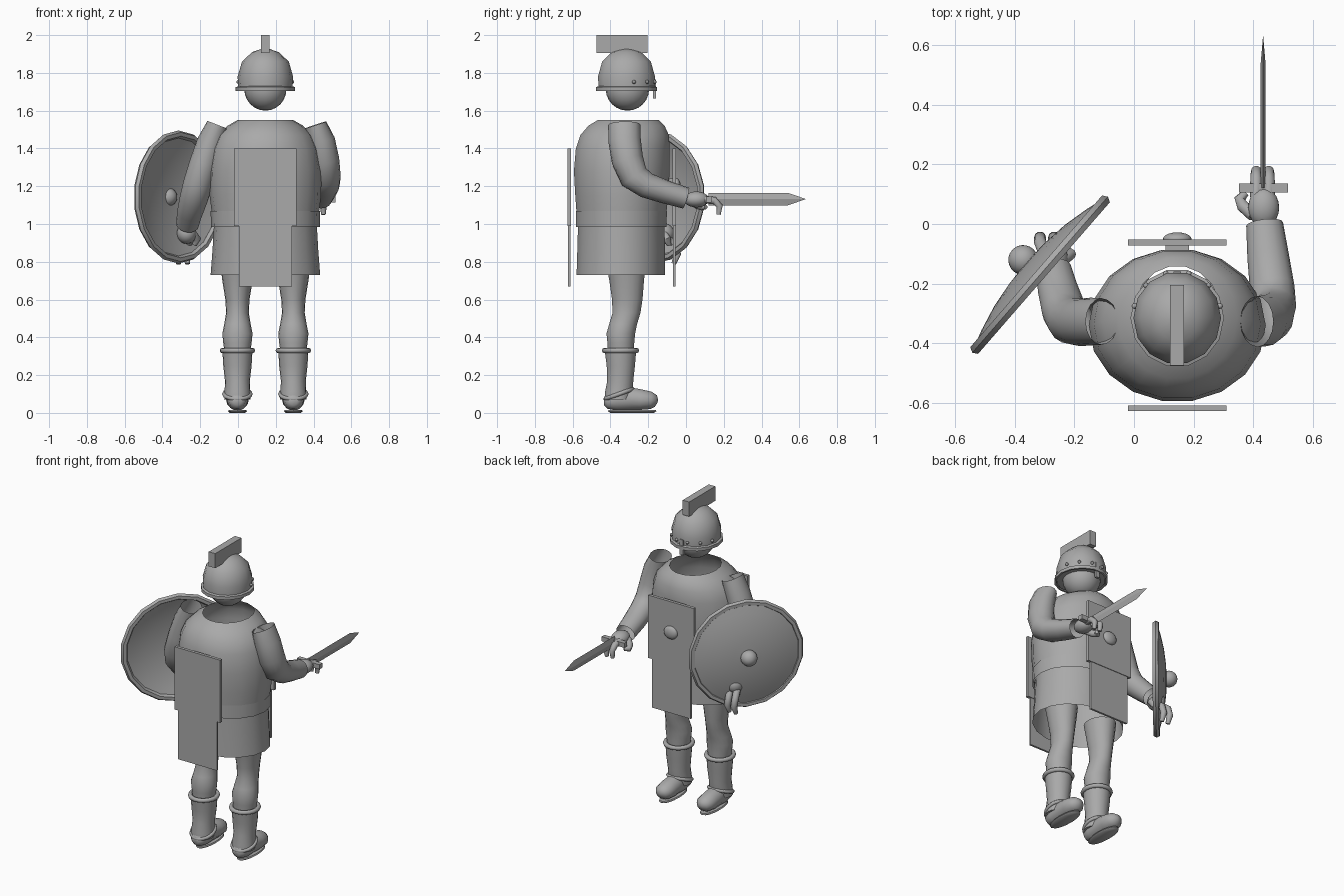
import bpy, bmesh, math
from mathutils import Vector, Matrix

if "Cube" in bpy.data.objects:
    bpy.data.objects.remove(bpy.data.objects["Cube"])

GREY = bpy.data.materials.new("plain grey")
GREY.diffuse_color = (0.4, 0.4, 0.4, 1)
GREY.use_nodes = True
GREY.node_tree.nodes["Principled BSDF"].inputs["Base Color"].default_value = GREY.diffuse_color
CX = 0.145                                   # body centre line


def finish(name, bm, angle=40):
    bmesh.ops.recalc_face_normals(bm, faces=bm.faces[:])
    me = bpy.data.meshes.new(name)
    bm.to_mesh(me)
    bm.free()
    ob = bpy.data.objects.new(name, me)
    bpy.context.collection.objects.link(ob)
    me.materials.append(GREY)
    bpy.ops.object.select_all(action='DESELECT')
    ob.select_set(True)
    bpy.context.view_layer.objects.active = ob
    bpy.ops.object.shade_smooth_by_angle(angle=math.radians(angle))
    return ob


def skin(name, rings, caps=True, angle=40):
    """Join rings of points into a surface."""
    bm = bmesh.new()
    loops = [[bm.verts.new(p) for p in r] for r in rings]
    n = len(loops[0])
    for a, b in zip(loops, loops[1:]):
        for i in range(n):
            bm.faces.new((a[i], a[(i + 1) % n], b[(i + 1) % n], b[i]))
    if caps:
        bm.faces.new(loops[0])
        bm.faces.new(loops[-1])
    return finish(name, bm, angle)


def oval(c, u, v, n):
    return [Vector(c) + u * math.cos(2 * math.pi * i / n) + v * math.sin(2 * math.pi * i / n)
            for i in range(n)]


def stack(name, x, levels, n=18, caps=False, angle=40):
    """Horizontal ovals: (z, centre y, half width, half depth)."""
    return skin(name, [oval((x, y, z), Vector((rx, 0, 0)), Vector((0, ry, 0)), n)
                       for z, y, rx, ry in levels], caps, angle)


def tube(name, pts, radii, n=12, caps=True):
    """Round tube along points; a radius may be (sideways, other)."""
    P = [Vector(p) for p in pts]
    rings = []
    for i, p in enumerate(P):
        t = (P[min(i + 1, len(P) - 1)] - P[max(i - 1, 0)]).normalized()
        u = Vector((1, 0, 0))
        u = (u - t * u.dot(t)).normalized()
        r = radii[i] if isinstance(radii[i], tuple) else (radii[i], radii[i])
        rings.append(oval(p, u * r[0], t.cross(u) * r[1], n))
    return skin(name, rings, caps, 50)


def box(name, lo, hi):
    bm = bmesh.new()
    lo, hi = Vector(lo), Vector(hi)
    bmesh.ops.create_cube(bm, size=1, matrix=Matrix.Translation((lo + hi) / 2)
                          @ Matrix.Diagonal((*(hi - lo), 1)))
    return finish(name, bm)


def ball(name, c, r, rot=Matrix(), seg=20):
    bm = bmesh.new()
    bmesh.ops.create_uvsphere(bm, u_segments=seg, v_segments=seg // 2 + 2, radius=1,
                              matrix=Matrix.Translation(c) @ rot @ Matrix.Diagonal((*r, 1)))
    return finish(name, bm)


def ring(name, m, R, r, n=20, k=8, stretch=1):
    """Torus placed by matrix m."""
    bm = bmesh.new()
    vs = [[bm.verts.new(m @ Vector(((R + r * math.cos(b)) * math.cos(a),
                                    (R * stretch + r * math.cos(b)) * math.sin(a), r * math.sin(b))))
           for b in [2 * math.pi * j / k for j in range(k)]]
          for a in [2 * math.pi * i / n for i in range(n)]]
    for i in range(n):
        for j in range(k):
            a, b = vs[i], vs[(i + 1) % n]
            bm.faces.new((a[j], b[j], b[(j + 1) % k], a[(j + 1) % k]))
    return finish(name, bm, 50)


# Tunic, skirt and belt
stack("tunic", CX, [(1.55, -.305, .148, .165), (1.52, -.315, .2, .205), (1.47, -.325, .25, .238),
                    (1.40, -.335, .28, .252), (1.28, -.34, .297, .257), (1.15, -.34, .295, .25),
                    (.99, -.343, .275, .235)])
stack("belt", CX, [(1.07, -.342, .29, .245), (.985, -.343, .288, .243)])
stack("skirt", CX, [(1.0, -.343, .272, .232), (.86, -.343, .28, .236), (.73, -.345, .29, .238)])

# Chest and back plates with lower flaps
for side, y in (("front", -.072), ("back", -.628)):
    box(side + "_upper_plate", (-.02, y, .99), (.31, y + .02, 1.40))
    box(side + "_lower_plate", (.005, y + .003, .67), (.285, y + .016, 1.03))
box("plate_strut", (.105, -.1, 1.16), (.185, -.07, 1.24))
ball("plate_boss", (CX, -.05, 1.2), (.048, .022, .042))

# Head, helmet, rim, crest, nose guard and rivets
ball("head", (CX, -.31, 1.715), (.112, .115, .115))
stack("helmet", CX, [(1.71, -.315, .143, .15), (1.78, -.315, .147, .155), (1.86, -.315, .124, .132),
                     (1.91, -.315, .07, .08), (1.93, -.315, .012, .015)], 14, True, 50)
stack("helmet_rim", CX, [(1.705, -.315, .145, .153), (1.705, -.315, .157, .165),
                         (1.725, -.315, .157, .165), (1.73, -.315, .14, .15)], 14)
box("crest", (.121, -.475, 1.905), (.168, -.205, 2.0))
box("nose_guard", (.132, -.176, 1.665), (.158, -.16, 1.765))
for i in range(6):
    a = math.radians(15 + 30 * i)
    ball("rivet", (CX + .148 * math.cos(a), -.315 + .154 * math.sin(a), 1.752), (.01,) * 3, seg=8)

# Legs, boots, cuffs, feet and soles
for tag, x in (("left", -.003), ("right", .293)):
    stack(tag + "_leg", x, [(.78, -.318, .09, .105), (.70, -.314, .08, .093), (.60, -.311, .064, .082),
                            (.53, -.315, .06, .075), (.47, -.333, .07, .075), (.42, -.345, .08, .077),
                            (.37, -.345, .075, .072), (.32, -.345, .068, .07)])
    stack(tag + "_boot", x, [(.335, -.347, .08, .085), (.25, -.345, .075, .076), (.17, -.348, .066, .07),
                             (.11, -.355, .068, .075), (.07, -.36, .07, .07)], caps=True)
    ring(tag + "_boot_cuff", Matrix.Translation((x, -.347, .33)), .08, .014, stretch=1.06)
    ring(tag + "_boot_hem", Matrix.Translation((x, -.355, .1)) @ Matrix.Rotation(.35, 4, 'X'),
         .07, .011, stretch=1.1)
    tube(tag + "_foot", [(x, -.435, .06), (x, -.42, .06), (x, -.37, .07), (x, -.3, .075), (x, -.24, .07),
                         (x, -.185, .066), (x, -.16, .063), (x, -.15, .06)],
         [(.02, .02), (.042, .04), (.055, .06), (.056, .062), (.06, .056),
          (.055, .047), (.036, .032), (.01, .01)], 14)
    stack(tag + "_sole", x, [(0, -.285, .04, .115), (.008, -.285, .05, .128), (.016, -.285, .046, .125)],
          16, True)

# Right arm: open sleeve, bent elbow, forearm pointing forward
tube("right_arm", [(.412, -.327, 1.525), (.44, -.325, 1.44), (.458, -.31, 1.34), (.466, -.275, 1.25),
                   (.463, -.21, 1.205), (.45, -.11, 1.17), (.438, .0, 1.137)],
     [(.058, .085), (.074, .086), (.078, .084), (.078, .078), (.075, .068), (.07, .062), (.062, .057)],
     16, False)
ball("right_hand", (.435, .055, 1.13), (.052, .066, .042))
tube("right_thumb", [(.40, .03, 1.12), (.365, .06, 1.10), (.355, .085, 1.09), (.375, .105, 1.09)],
     [.022, .021, .019, .012], 10)
for fx in (.41, .452):
    tube("right_finger", [(fx, .09, 1.13), (fx, .15, 1.125), (fx, .178, 1.095), (fx, .172, 1.05)],
         [.021, .02, .018, .012], 10)

# Sword: guard and flat blade with a point
box("sword_guard", (.352, .105, 1.115), (.516, .135, 1.145))
tube("sword_grip", [(.433, -.01, 1.13), (.433, .12, 1.13)], [.015, .015], 8)
skin("sword_blade", [oval((.433, y, 1.132), Vector((.008 * s, 0, 0)), Vector((0, 0, .033 * s)), 4)
                     for y, s in ((.12, 1), (.54, 1), (.632, .03))], angle=20)

# Left arm reaching down behind the shield
tube("left_arm", [(-.108, -.327, 1.525), (-.145, -.327, 1.43), (-.18, -.33, 1.32), (-.213, -.325, 1.21),
                  (-.235, -.29, 1.13), (-.255, -.22, 1.06), (-.268, -.155, .995)],
     [(.058, .078), (.073, .08), (.077, .08), (.078, .078), (.075, .072), (.068, .064), (.06, .056)],
     16, False)
ball("left_hand", (-.272, -.12, .95), (.052, .058, .055))
tube("left_thumb", [(-.24, -.12, .95), (-.215, -.1, .92), (-.23, -.09, .89)], [.022, .021, .013], 10)
for fx in (-.315, -.268):
    tube("left_finger", [(fx + .02, -.11, .93), (fx, -.06, .89), (fx, -.045, .84), (fx, -.065, .79)],
         [.022, .021, .02, .013], 10)

# Round shield: domed face, segmented rim and boss
a = math.radians(49)
h, nrm, up = Vector((math.cos(a), math.sin(a), 0)), Vector((-math.sin(a), math.cos(a), 0)), Vector((0, 0, 1))
frame = Matrix((up, h, nrm)).transposed().to_4x4()
centre = Vector((-.315, -.17, 1.143))
place = Matrix.Translation(centre) @ frame
prof = [(.335, -.008), (.27, .016), (.18, .038), (.09, .05), (.004, .054), (.004, .062),
        (.09, .058), (.18, .047), (.27, .026), (.335, .006)]
skin("shield_face", [oval(centre + nrm * d, up * r, h * r, 24) for r, d in prof], False)
ring("shield_rim", place, .332, .02, 18, 6)
ball("shield_boss", place @ Vector((0, 0, .075)), (.05, .05, .05), frame)
